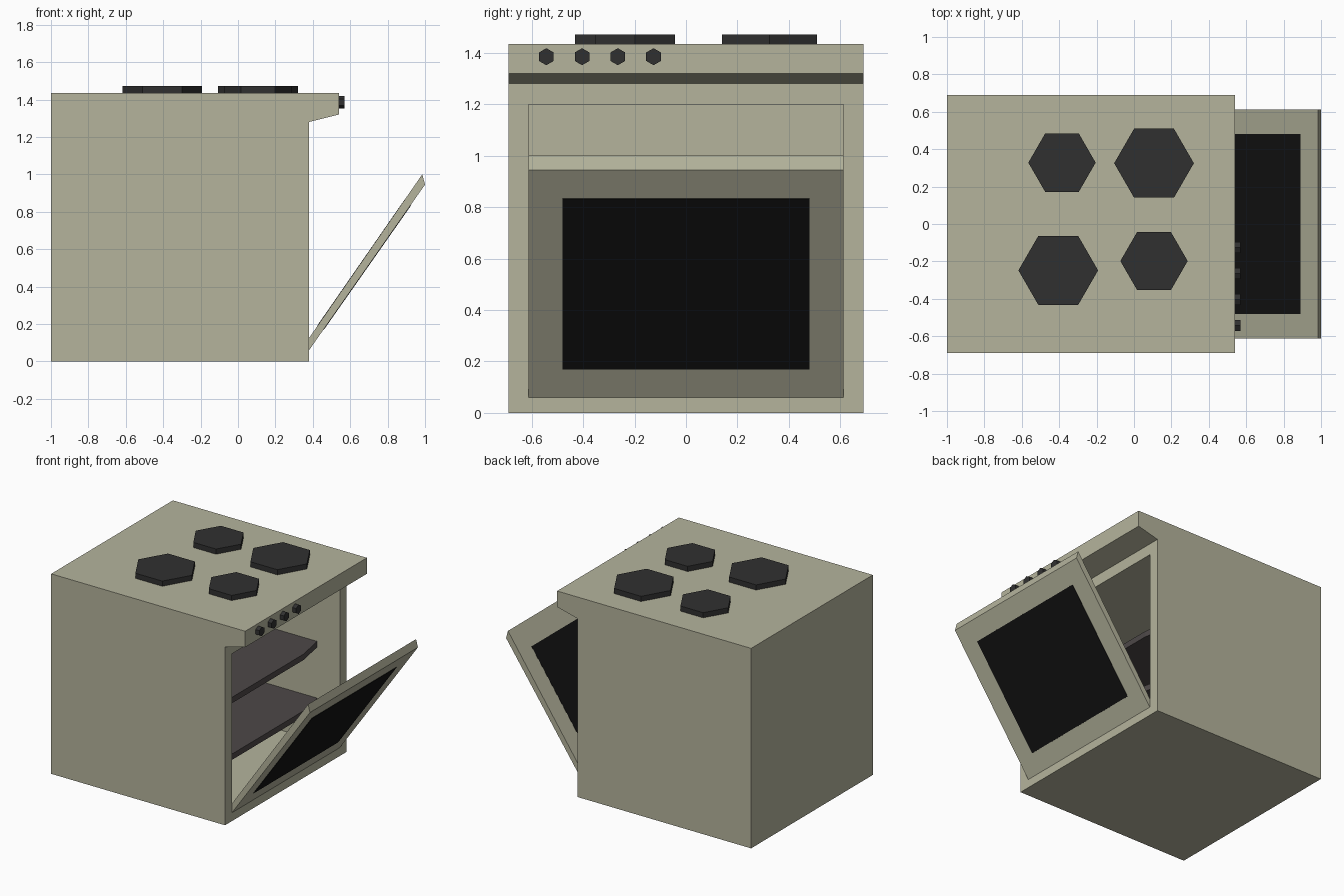
import bpy, bmesh, math
from mathutils import Matrix

if "Cube" in bpy.data.objects:
    bpy.data.objects.remove(bpy.data.objects["Cube"])


def material(name, rgb):
    m = bpy.data.materials.new(name)
    m.diffuse_color = (*rgb, 1)
    m.use_nodes = True
    m.node_tree.nodes["Principled BSDF"].inputs["Base Color"].default_value = m.diffuse_color
    return m


enamel = material("enamel", (0.46, 0.455, 0.335))
iron = material("iron", (0.03, 0.03, 0.03))
glass = material("glass", (0.006, 0.006, 0.006))
rack = material("rack", (0.075, 0.065, 0.065))


def finish(name, bm, mat):
    bmesh.ops.recalc_face_normals(bm, faces=bm.faces)
    me = bpy.data.meshes.new(name)
    bm.to_mesh(me)
    bm.free()
    ob = bpy.data.objects.new(name, me)
    bpy.context.collection.objects.link(ob)
    if mat:
        me.materials.append(mat)
    return ob


def prism(name, points, shift, mat):
    """Extrude a closed outline of 3D points along a vector."""
    bm = bmesh.new()
    face = bm.faces.new([bm.verts.new(p) for p in points])
    ext = bmesh.ops.extrude_face_region(bm, geom=[face])
    verts = [g for g in ext["geom"] if isinstance(g, bmesh.types.BMVert)]
    bmesh.ops.translate(bm, verts=verts, vec=shift)
    return finish(name, bm, mat)


def side_prism(name, profile, half_width, mat):
    """Extrude an (x, z) profile symmetrically across y."""
    pts = [(x, -half_width, z) for x, z in profile]
    return prism(name, pts, (0, 2 * half_width, 0), mat)


def hexagon(name, radius, depth, matrix, mat):
    pts = [(radius * math.cos(k * math.pi / 3), radius * math.sin(k * math.pi / 3), 0)
           for k in range(6)]
    ob = prism(name, pts, (0, 0, depth), mat)
    ob.data.transform(matrix)
    return ob


# Oven body with overhanging control lip
body = side_prism("oven_body", [(-1, 0), (0.38, 0), (0.38, 1.28), (0.54, 1.32),
                                (0.54, 1.435), (-1, 1.435)], 0.69, enamel)

# Hollow cavity
cutter = side_prism("cavity_cutter", [(-0.92, 0.06), (0.5, 0.06),
                                      (0.5, 1.2), (-0.92, 1.2)], 0.612, enamel)
cutter.hide_render = True
cutter.hide_viewport = True
cut = body.modifiers.new("cavity", "BOOLEAN")
cut.operation = "DIFFERENCE"
cut.solver = "EXACT"
cut.object = cutter

# Two racks with tapered front corners
for name, z in (("lower_rack", 0.325), ("upper_rack", 0.732)):
    outline = [(-0.92, -0.612), (0.2, -0.612), (0.24, -0.4),
               (0.24, 0.4), (0.2, 0.612), (-0.92, 0.612)]
    prism(name, [(x, y, z) for x, y in outline], (0, 0, 0.042), rack)

# Half-open door and its window
side_prism("door", [(0.38, 0.06), (1.0, 0.945), (0.985, 1.0), (0.38, 0.125)],
           0.612, enamel)
side_prism("door_window", [(0.459, 0.169), (0.924, 0.832),
                           (0.89, 0.864), (0.425, 0.193)], 0.48, glass)

# Burners
for i, (x, y, r) in enumerate([(-0.385, 0.328, 0.18), (0.107, 0.325, 0.213),
                               (-0.405, -0.248, 0.213), (0.107, -0.198, 0.18)]):
    hexagon(f"burner_{i + 1}", r, 0.037, Matrix.Translation((x, y, 1.435)), iron)

# Control knobs
for i in range(4):
    hexagon(f"knob_{i + 1}", 0.033, 0.03,
            Matrix.Translation((0.54, -0.543 + 0.139 * i, 1.385))
            @ Matrix.Rotation(math.pi / 2, 4, "Y"), iron)
